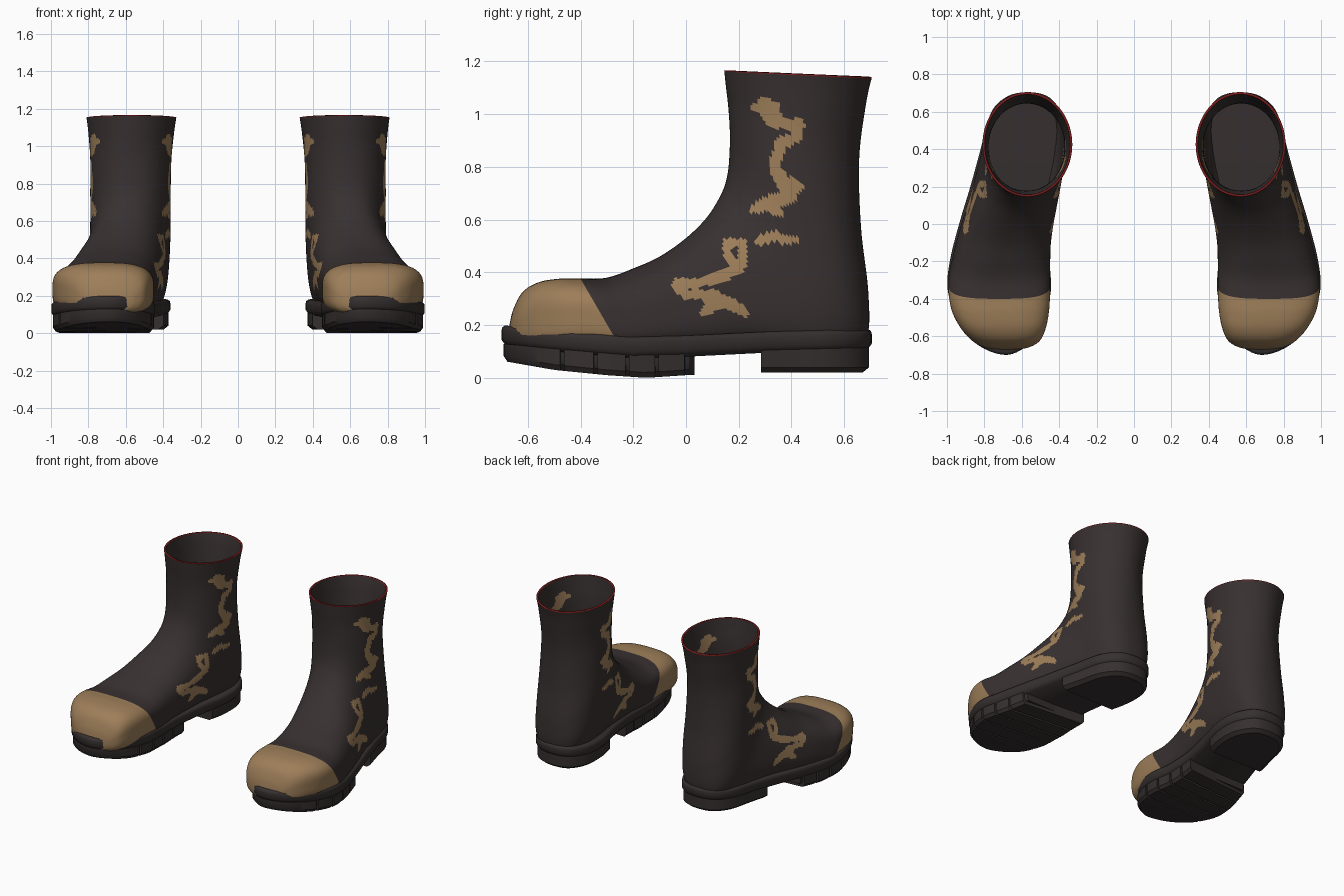
import bpy, bmesh, math
from mathutils import Vector

if "Cube" in bpy.data.objects:
    bpy.data.objects.remove(bpy.data.objects["Cube"])


def material(name, rgb):
    m = bpy.data.materials.new(name)
    m.diffuse_color = (*rgb, 1)
    m.use_nodes = True
    m.node_tree.nodes["Principled BSDF"].inputs["Base Color"].default_value = m.diffuse_color
    return m


DARK = material("dark brown rubber", (0.040, 0.030, 0.030))
TAN = material("tan", (0.34, 0.21, 0.10))
RED = material("red trim", (0.20, 0.012, 0.012))
SOLE = material("sole rubber", (0.037, 0.029, 0.029))


def spline(pts, steps, closed=False):
    """Catmull-Rom through tuples of any length."""
    n, out = len(pts), []
    get = (lambda i: pts[i % n]) if closed else (lambda i: pts[max(0, min(n - 1, i))])
    for i in range(n if closed else n - 1):
        for k in range(steps):
            t = k / steps
            out.append([0.5 * (2 * b + (c - a) * t + (2 * a - 5 * b + 4 * c - d) * t * t
                               + (3 * b - a - 3 * c + d) * t ** 3)
                        for a, b, c, d in zip(get(i - 1), get(i), get(i + 1), get(i + 2))])
    if not closed:
        out.append(list(pts[-1]))
    return out


def interp(table, y):
    if y <= table[0][0]:
        return table[0][1]
    for (a, u), (b, v) in zip(table, table[1:]):
        if y <= b:
            return u + (v - u) * (y - a) / (b - a)
    return table[-1][1]


def loft(rings, cap_start=True, cap_end=True):
    bm = bmesh.new()
    vs = [[bm.verts.new(p) for p in r] for r in rings]
    n = len(rings[0])
    for a, b in zip(vs, vs[1:]):
        for i in range(n):
            j = (i + 1) % n
            bm.faces.new((a[i], a[j], b[j], b[i]))
    # ladder caps follow curved ends cleanly
    for ring in [vs[0]] * cap_start + [vs[-1]] * cap_end:
        for i in range(n // 2):
            q = [ring[i], ring[i + 1], ring[n - i - 1], ring[-i]]
            bm.faces.new(list(dict.fromkeys(q)))
    bmesh.ops.recalc_face_normals(bm, faces=bm.faces)
    return bm


def finish(bm, name, mats, angle=40, thickness=0):
    me = bpy.data.meshes.new(name)
    bm.to_mesh(me)
    bm.free()
    for m in mats:
        me.materials.append(m)
    me.shade_smooth()
    me.set_sharp_from_angle(angle=math.radians(angle))
    ob = bpy.data.objects.new(name, me)
    bpy.context.collection.objects.link(ob)
    if thickness:
        s = ob.modifiers.new("wall", 'SOLIDIFY')
        s.thickness, s.offset = thickness, -1
    m = ob.modifiers.new("pair", 'MIRROR')
    m.use_mirror_merge = False
    return ob


# ---- Boot upper: sections fan from the toe, round the heel, up to the rim
# (top y, top z, bottom y, bottom z, centre x, half width, squareness)
SECTIONS = [
    (-.67, .20, -.67, .12, .68, .07, 2), (-.655, .26, -.655, .11, .68, .13, 2.4),
    (-.62, .325, -.62, .10, .685, .185, 2.7), (-.56, .362, -.54, .10, .70, .23, 3),
    (-.48, .376, -.42, .10, .715, .262, 3), (-.40, .376, -.24, .10, .72, .272, 3),
    (-.30, .38, -.12, .10, .71, .262, 2.8), (-.20, .415, 0, .10, .695, .25, 2.6),
    (-.10, .46, .13, .10, .67, .24, 2.5), (0, .53, .27, .10, .64, .232, 2.4),
    (.08, .61, .45, .07, .61, .225, 2.3), (.135, .70, .60, .06, .59, .217, 2.3),
    (.157, .77, .685, .15, .58, .215, 2.3), (.165, .85, .692, .32, .575, .215, 2.2),
    (.166, .94, .664, .57, .575, .215, 2.1), (.16, 1.03, .657, .83, .573, .217, 2),
    (.152, 1.10, .683, 1.04, .571, .229, 2), (.145, 1.165, .705, 1.14, .57, .24, 2)]
STEPS, AROUND, CAP_ROW = 10, 140, 5


def section(yt, zt, yb, zb, xc, hw, n):
    ring = []
    for k in range(AROUND):
        a = math.tau * k / AROUND
        c, s = math.cos(a), math.sin(a)
        e = n if s >= 0 else 2 * n - 2
        r = (abs(c) ** e + abs(s) ** e) ** (-1 / e)
        ring.append((xc + hw * r * c, (yt + yb) / 2 + (yt - yb) / 2 * r * s,
                     (zt + zb) / 2 + (zt - zb) / 2 * r * s))
    return ring


# Tan splashes on both sides: strokes of (y, z, radius)
STROKES = [
    [(.26, 1.025, .014), (.30, 1.03, .036), (.325, .99, .035), (.37, .96, .02),
     (.42, .955, .03), (.42, .91, .02), (.36, .89, .024), (.335, .80, .022),
     (.37, .74, .03), (.42, .725, .026), (.39, .69, .028), (.31, .66, .03), (.25, .638, .014)],
    [(.31, 1.03, .02), (.35, 1.03, .012)], [(.31, .66, .02), (.35, .625, .016)],
    [(.28, .52, .02), (.34, .54, .018), (.37, .525, .02), (.42, .525, .012)],
    [(.155, .51, .018), (.215, .51, .016), (.215, .43, .017), (.16, .45, .016), (.155, .51, .018)],
    [(.20, .42, .025), (.13, .385, .024), (.05, .36, .018), (-.03, .355, .024),
     (0, .31, .018), (.05, .32, .016), (.10, .30, .035), (.17, .28, .024), (.22, .25, .018)],
    [(.10, .28, .03), (.07, .25, .018)]]


def splashed(y, z):
    for stroke in STROKES:
        for (y0, z0, r0), (y1, z1, r1) in zip(stroke, stroke[1:]):
            dy, dz = y1 - y0, z1 - z0
            t = max(0, min(1, ((y - y0) * dy + (z - z0) * dz) / (dy * dy + dz * dz)))
            if math.hypot(y - y0 - t * dy, z - z0 - t * dz) < r0 + (r1 - r0) * t:
                return True
    return False


rows = spline(SECTIONS, STEPS)
bm = loft([section(*r) for r in rows], cap_end=False)
for i, f in enumerate(bm.faces):
    row = i // AROUND
    c = f.calc_center_median()
    if row >= len(rows) - 1:      # end cap of the toe
        f.material_index = 1
    elif row == len(rows) - 2:    # rim
        f.material_index = 2
    elif row < CAP_ROW * STEPS or splashed(c.y, c.z):
        f.material_index = 1
finish(bm, "boot_upper", [DARK, TAN, RED], 60, 0.012)

# ---- Sole: one plan outline, offset inwards at different heights
OUTLINE = [(.68, -.70), (.83, -.65), (.935, -.53), (.995, -.36), (.985, -.2), (.935, 0),
           (.875, .2), (.82, .4), (.775, .57), (.69, .675), (.57, .705), (.45, .675),
           (.375, .56), (.365, .4), (.41, .2), (.445, 0), (.45, -.2), (.445, -.36),
           (.485, -.53), (.56, -.64)]
TOP = [(-.7, .2), (-.5, .18), (-.2, .155), (0, .16), (.3, .175), (.7, .185)]
BOTTOM = [(-.7, .065), (-.5, .03), (-.3, .01), (-.15, 0), (0, .01), (.2, .02), (.7, .02)]
plan = [Vector(p) for p in spline(OUTLINE, 5, True)]


def outline(offset, table, dz):
    ring = []
    for i, p in enumerate(plan):
        t = (plan[(i + 1) % len(plan)] - plan[i - 1]).normalized()
        q = p + Vector((-t.y, t.x)) * offset
        ring.append((q.x, q.y, interp(table, q.y) + dz))
    return ring


# Welt running all the way round
finish(loft([outline(o, TOP, dz) for o, dz in
             [(.06, 0), (.014, 0), (.003, -.008), (0, -.02), (0, -.055), (.008, -.066), (.02, -.08)]]),
       "sole_welt", [SOLE], 50)


def sole_block(name, y0, y1, inset, taper, lift=0, slant=0.0):
    bm = loft([outline(inset, TOP, -.07), outline(inset, BOTTOM, lift + .02),
               outline(inset + taper, BOTTOM, lift)])
    for y, side in ((y0, -1), (y1, 1)):
        bmesh.ops.bisect_plane(bm, geom=bm.verts[:] + bm.edges[:] + bm.faces[:],
                               plane_co=(.7, y, 0), plane_no=(slant * side, side, 0),
                               clear_outer=True)
        bmesh.ops.holes_fill(bm, edges=[e for e in bm.edges if e.is_boundary], sides=0)
    bmesh.ops.recalc_face_normals(bm, faces=bm.faces)
    finish(bm, name, [SOLE], 35)


# Forefoot base, tread lugs and heel block
sole_block("forefoot_base", -.9, .015, .02, .01, .022)
cuts = [-.9, -.45, -.32, -.20, -.09, .02]
for i, (a, b) in enumerate(zip(cuts, cuts[1:])):
    sole_block(f"tread_lug_{i + 1}", a + .007, b - .007, .008, .015, 0, 0.08)
sole_block("heel_block", .285, .9, .01, .025)
